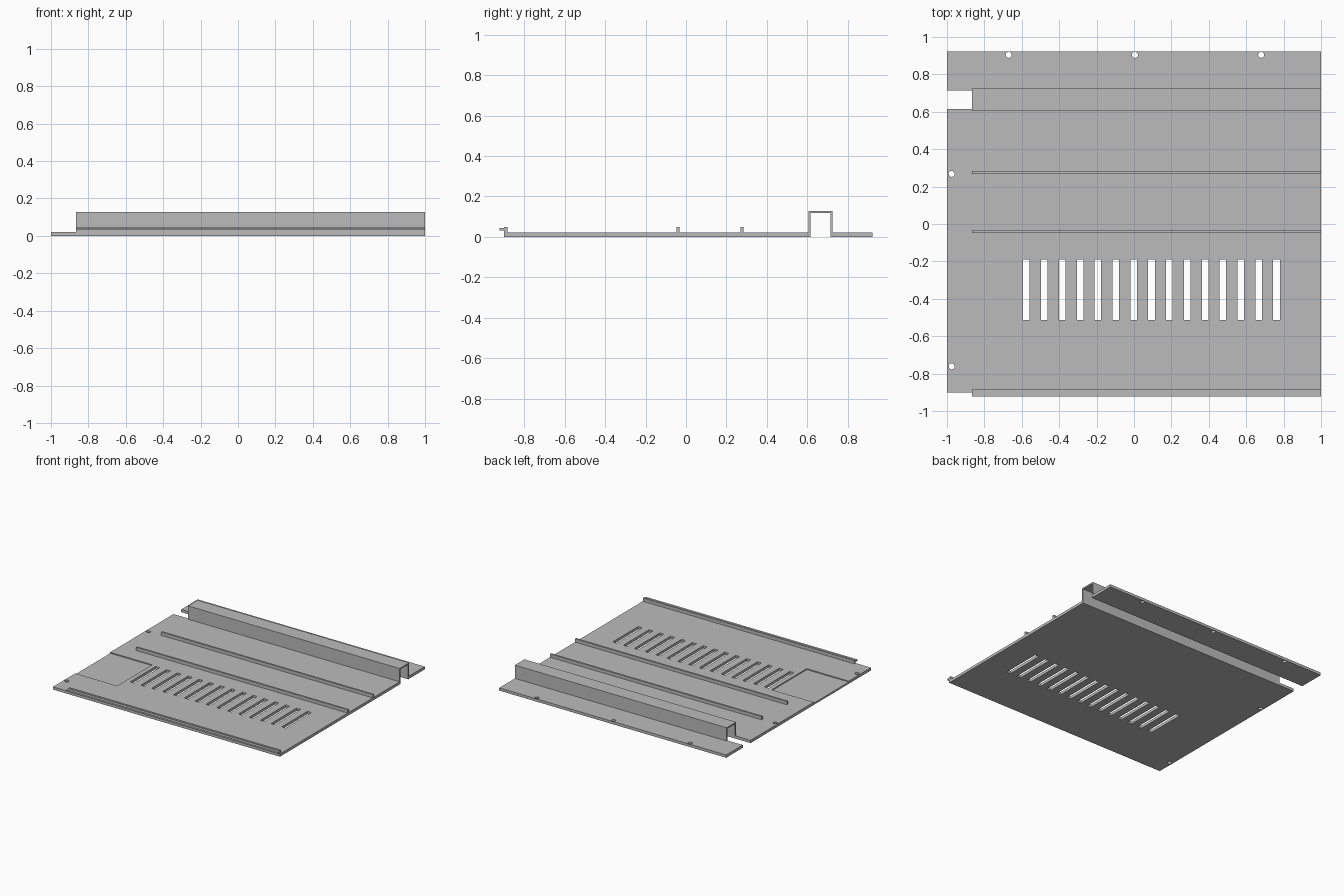
import bpy
import bmesh
import math
from mathutils import Matrix, Vector

cube = bpy.data.objects.get("Cube")
if cube:
    bpy.data.objects.remove(cube, do_unlink=True)

# Single flat grey
grey = bpy.data.materials.new("sheet_grey")
grey.use_nodes = True
colour = (0.5, 0.5, 0.5, 1)
grey.diffuse_color = colour
grey.node_tree.nodes["Principled BSDF"].inputs["Base Color"].default_value = colour

LEFT, RIGHT = -1.0, 1.0
RAISED_START = -0.865      # raised features stop short of the right-hand edge
THICK = 0.022
RIB_TOP = 0.048


def finish(name, bm):
    bmesh.ops.recalc_face_normals(bm, faces=bm.faces[:])
    mesh = bpy.data.meshes.new(name)
    bm.to_mesh(mesh)
    bm.free()
    mesh.materials.append(grey)
    obj = bpy.data.objects.new(name, mesh)
    bpy.context.collection.objects.link(obj)
    return obj


def extrude_along_x(name, profile, x0=RAISED_START, x1=RIGHT):
    """Closed (y, z) outline swept from x0 to x1."""
    bm = bmesh.new()
    face = bm.faces.new([bm.verts.new((x0, y, z)) for y, z in profile])
    swept = bmesh.ops.extrude_face_region(bm, geom=[face])["geom"]
    verts = [v for v in swept if isinstance(v, bmesh.types.BMVert)]
    bmesh.ops.translate(bm, verts=verts, vec=(x1 - x0, 0, 0))
    return finish(name, bm)


def rect(y0, y1, z0, z1):
    return [(y0, z0), (y1, z0), (y1, z1), (y0, z1)]


def add_box(bm, low, high):
    low, high = Vector(low), Vector(high)
    matrix = Matrix.Translation((low + high) / 2) @ Matrix.Diagonal((*(high - low), 1))
    bmesh.ops.create_cube(bm, size=1, matrix=matrix)


def add_hole(bm, x, y):
    bmesh.ops.create_cone(bm, cap_ends=True, segments=24, radius1=0.016, radius2=0.016,
                          depth=0.2, matrix=Matrix.Translation((x, y, 0)))


def cut(target, bm):
    cutter = finish("cutter", bm)
    cutter.hide_render = True
    mod = target.modifiers.new("cut", "BOOLEAN")
    mod.operation = "DIFFERENCE"
    mod.solver = "EXACT"
    mod.object = cutter
    bpy.context.view_layer.objects.active = target
    bpy.ops.object.modifier_apply(modifier=mod.name)
    bpy.data.objects.remove(cutter, do_unlink=True)


# Main panel with vent slots, shallow recess and side screw holes
panel = extrude_along_x("main_panel", rect(-0.90, 0.616, 0, THICK), LEFT)
bm = bmesh.new()
for i in range(15):
    x = -0.575 + i * 0.0955
    add_box(bm, (x - 0.0175, -0.512, -0.1), (x + 0.0175, -0.19, 0.1))
add_box(bm, (-1.1, -0.62, THICK - 0.008), (-0.63, -0.18, 0.1))
for y in (0.268, -0.761):
    add_hole(bm, -0.975, y)
cut(panel, bm)

# Rear flange with three screw holes
flange = extrude_along_x("rear_flange", rect(0.714, 0.922, 0, THICK), LEFT)
bm = bmesh.new()
for x in (-0.67, 0.005, 0.68):
    add_hole(bm, x, 0.904)
cut(flange, bm)

# Raised hollow channel, open below
extrude_along_x("raised_channel", [
    (0.605, 0), (0.605, 0.128), (0.725, 0.128), (0.725, 0),
    (0.714, 0), (0.714, 0.117), (0.616, 0.117), (0.616, 0)])

# Two thin stiffening ribs
for name, y in (("rear_rib", 0.276), ("front_rib", -0.04)):
    extrude_along_x(name, rect(y - 0.0075, y + 0.0075, THICK, RIB_TOP))

# Front hooked lip
extrude_along_x("front_lip", [
    (-0.90, THICK), (-0.884, THICK), (-0.884, RIB_TOP), (-0.90, RIB_TOP),
    (-0.90, 0.043), (-0.922, 0.043), (-0.922, 0.031), (-0.90, 0.031)])
